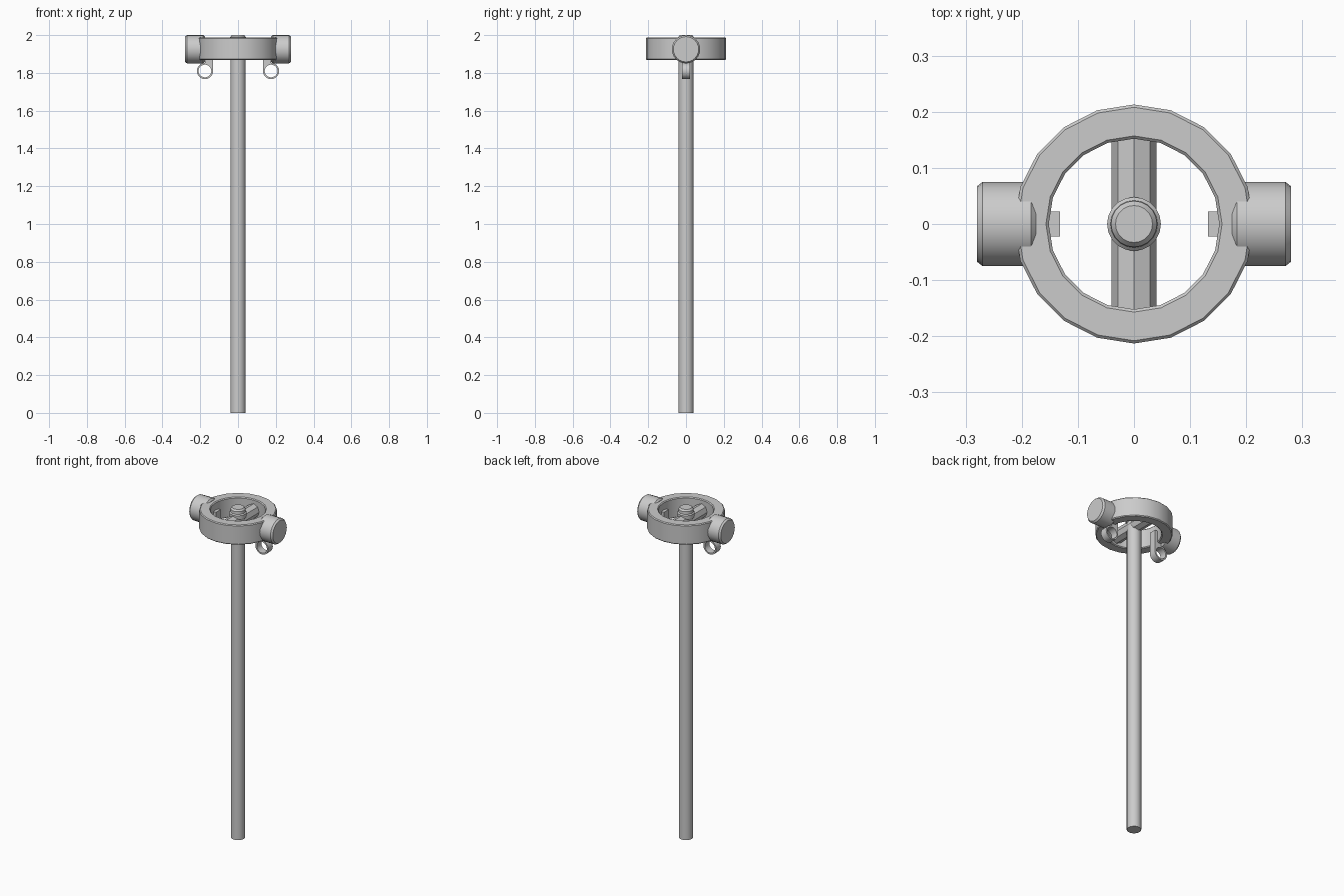
import bpy, bmesh, math
from mathutils import Matrix, Vector

if "Cube" in bpy.data.objects:
    bpy.data.objects.remove(bpy.data.objects["Cube"])


def lathe(name, profile, sides, matrix=Matrix(), closed=False, phase=0.0, angle=30):
    """Spin an (r, z) profile around z; open profiles get end caps."""
    bm = bmesh.new()
    rings = []
    for r, z in profile:
        rings.append([bm.verts.new((r * math.cos(phase + 2 * math.pi * i / sides),
                                    r * math.sin(phase + 2 * math.pi * i / sides), z))
                      for i in range(sides)])
    count = len(rings) if closed else len(rings) - 1
    for k in range(count):
        a, b = rings[k], rings[(k + 1) % len(rings)]
        for i in range(sides):
            j = (i + 1) % sides
            bm.faces.new((a[i], a[j], b[j], b[i]))
    if not closed:
        bm.faces.new(rings[0])
        bm.faces.new(rings[-1])
    bmesh.ops.transform(bm, matrix=matrix, verts=bm.verts)
    bmesh.ops.recalc_face_normals(bm, faces=bm.faces)
    me = bpy.data.meshes.new(name)
    bm.to_mesh(me)
    bm.free()
    ob = bpy.data.objects.new(name, me)
    bpy.context.collection.objects.link(ob)
    select(ob)
    bpy.ops.object.shade_smooth_by_angle(angle=math.radians(angle))
    return ob


def select(ob):
    bpy.ops.object.select_all(action='DESELECT')
    ob.select_set(True)
    bpy.context.view_layer.objects.active = ob


# Long pole and the stepped cap on top of it
lathe("pole", [(0.04, 0), (0.04, 1.95)], 16)
lathe("pole_cap", [(0.043, 1.94), (0.048, 1.948), (0.048, 1.968), (0.042, 1.974),
                   (0.041, 1.99), (0.033, 2.0)], 20)

# Head ring with slightly bevelled edges
ro, ri, z0, z1, b = 0.213, 0.152, 1.868, 1.988, 0.005
lathe("head_ring", [(ri + b, z0), (ro - b, z0), (ro, z0 + b), (ro, z1 - b),
                    (ro - b, z1), (ri + b, z1), (ri, z1 - b), (ri, z0 + b)],
      20, closed=True)

# Crossbar joining the pole to the ring
lathe("crossbar", [(0.04, -0.165), (0.04, 0.165)], 8,
      Matrix.Translation((0, 0, 1.922)) @ Matrix.Rotation(math.pi / 2, 4, 'X'))


def hook(name, side):
    """Strap inside the ring ending in an open eye below it."""
    cx, cz, r, hole = 0.175, 1.81, 0.043, 0.034
    outer = [(cx, 1.94), (cx - r, 1.94)]
    outer += [(cx + r * math.cos(t), cz + r * math.sin(t))
              for t in (math.pi * (1 + 1.5 * i / 15) for i in range(16))]
    inner = [(cx + hole * math.cos(2 * math.pi * i / 20),
              cz + hole * math.sin(2 * math.pi * i / 20)) for i in range(20)]
    cu = bpy.data.curves.new(name, 'CURVE')
    cu.dimensions = '2D'
    cu.fill_mode = 'BOTH'
    cu.extrude = 0.022
    for pts in (outer, inner):
        sp = cu.splines.new('POLY')
        sp.points.add(len(pts) - 1)
        for p, (x, z) in zip(sp.points, pts):
            p.co = (side * x, z, 0, 1)
        sp.use_cyclic_u = True
    ob = bpy.data.objects.new(name, cu)
    ob.rotation_euler.x = math.pi / 2
    bpy.context.collection.objects.link(ob)
    select(ob)
    bpy.ops.object.convert(target='MESH')
    bpy.ops.object.shade_smooth_by_angle(angle=math.radians(30))


# Side drums and hooks, mirrored left and right
for label, side in (("left", -1), ("right", 1)):
    lathe(label + "_drum", [(0.066, 0.175), (0.075, 0.184), (0.075, 0.270), (0.067, 0.28)], 24,
          Matrix.Translation((0, 0, 1.925)) @ Matrix.Rotation(side * math.pi / 2, 4, 'Y'))
    hook(label + "_hook", side)
